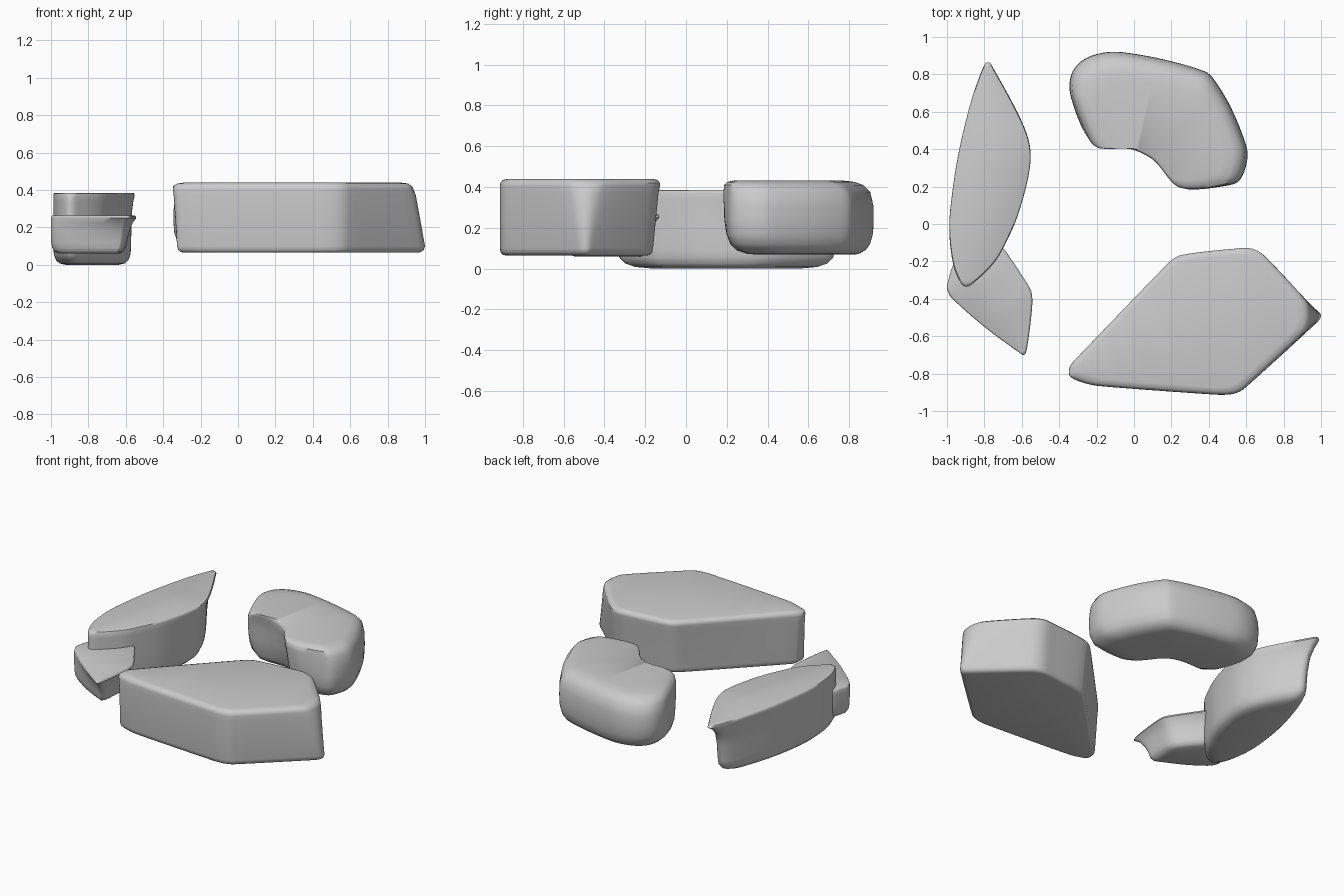
import bpy, bmesh
from mathutils import Vector


def smooth_loop(pts, sub=5):
    """Closed rounded curve through the outline points."""
    p = [Vector(q) for q in pts]
    n, out = len(p), []
    for i in range(n):
        a, b, c, d = p[i - 1], p[i], p[(i + 1) % n], p[(i + 2) % n]
        # tangents limited by chord length so long edges stay straight
        t0, t1 = (c - a).normalized(), (d - b).normalized()
        l = (c - b).length
        m0 = t0 * min(l, 2 * (b - a).length)
        m1 = t1 * min(l, 2 * (d - c).length)
        for k in range(sub):
            t = k / sub
            h = 2 * t**3 - 3 * t**2 + 1
            out.append(b * h + m0 * (t**3 - 2 * t**2 + t)
                       + c * (1 - h) + m1 * (t**3 - t**2))
    return out


def rock(name, outline, moved, profile):
    """Loft from top outline to bottom outline.
    moved: {point index: bottom position}; profile: (z, blend, scale, dx, dy)."""
    lower = [moved.get(i, p) for i, p in enumerate(outline)]
    top, low = smooth_loop(outline), smooth_loop(lower)
    bm = bmesh.new()
    rings = []
    for z, blend, scale, dx, dy in profile:
        pts = [a.lerp(b, blend) for a, b in zip(top, low)]
        mid = Vector(((min(p.x for p in pts) + max(p.x for p in pts)) / 2 + dx,
                      (min(p.y for p in pts) + max(p.y for p in pts)) / 2 + dy))
        pts = [mid + (p - mid) * scale for p in pts]
        rings.append([bm.verts.new((p.x, p.y, z)) for p in pts])
    n = len(top)
    for r, s in zip(rings, rings[1:]):
        for i in range(n):
            j = (i + 1) % n
            bm.faces.new((r[i], r[j], s[j], s[i]))
    bm.faces.new(rings[0])
    bm.faces.new(rings[-1])
    bmesh.ops.triangulate(bm, faces=[f for f in bm.faces if len(f.verts) > 4])
    bmesh.ops.recalc_face_normals(bm, faces=bm.faces)
    mesh = bpy.data.meshes.new(name)
    bm.to_mesh(mesh)
    bm.free()
    ob = bpy.data.objects.new(name, mesh)
    bpy.context.collection.objects.link(ob)
    bpy.ops.object.select_all(action='DESELECT')
    ob.select_set(True)
    bpy.context.view_layer.objects.active = ob
    bpy.ops.object.shade_smooth_by_angle(angle=0.8)
    return ob


# large slab, its right tip spreading towards the base
rock("large_rock",
     [(-0.35, -0.80), (-0.33, -0.74), (0.17, -0.22), (0.25, -0.165), (0.54, -0.13),
      (0.63, -0.13), (0.70, -0.17), (0.91, -0.40), (0.935, -0.49), (0.91, -0.58),
      (0.59, -0.88), (0.52, -0.91), (0.40, -0.91), (-0.20, -0.865), (-0.32, -0.83)],
     {0: (-0.325, -0.80), 1: (-0.31, -0.75), 2: (0.18, -0.26), 3: (0.26, -0.20),
      4: (0.54, -0.165), 5: (0.62, -0.165), 6: (0.69, -0.20),
      7: (0.97, -0.455), 8: (1.0, -0.49), 9: (0.97, -0.535)},
     [(0.44, 0, 0.90, 0, 0), (0.435, 0, 0.96, 0, 0), (0.42, 0, 0.995, 0, 0),
      (0.405, 0.05, 1, 0, 0), (0.37, 0.25, 1, 0, 0), (0.10, 1, 1, 0, 0),
      (0.08, 1, 0.99, 0, 0), (0.068, 1, 0.965, 0, 0), (0.065, 1, 0.93, 0, 0)])

# kidney-shaped rock with rounded outer flank and firm inner rim
rock("curved_rock",
     [(-0.345, 0.75), (-0.32, 0.83), (-0.25, 0.89), (-0.13, 0.92), (0.0, 0.91),
      (0.20, 0.87), (0.38, 0.815), (0.43, 0.77), (0.52, 0.62), (0.60, 0.42),
      (0.605, 0.34), (0.57, 0.24), (0.52, 0.21), (0.35, 0.18), (0.25, 0.19),
      (0.20, 0.23), (0.11, 0.34), (0.03, 0.39), (-0.05, 0.415), (-0.20, 0.415),
      (-0.235, 0.43), (-0.28, 0.52), (-0.335, 0.67)],
     {13: (0.36, 0.20), 14: (0.28, 0.22), 15: (0.23, 0.27), 16: (0.14, 0.38),
      17: (0.06, 0.43), 18: (-0.04, 0.45), 19: (-0.19, 0.45), 20: (-0.22, 0.47)},
     [(0.432, 0, 0.72, 0, -0.18), (0.425, 0, 0.84, 0, -0.22),
      (0.41, 0, 0.92, 0, -0.28), (0.375, 0, 0.97, 0, -0.2),
      (0.31, 0.2, 0.995, 0, 0), (0.24, 0.4, 1, 0, 0), (0.17, 0.7, 0.99, 0, 0),
      (0.12, 1, 0.95, 0, 0), (0.09, 1, 0.88, 0, 0.03), (0.072, 1, 0.76, 0, 0.06),
      (0.068, 1, 0.65, 0, 0.08)])

# long almond-shaped rock with an overhanging back tip
rock("long_rock",
     [(-0.78, 0.865), (-0.75, 0.83), (-0.61, 0.57), (-0.557, 0.42), (-0.56, 0.28),
      (-0.62, 0.05), (-0.70, -0.13), (-0.75, -0.21), (-0.84, -0.30), (-0.90, -0.335),
      (-0.94, -0.29), (-0.97, -0.20), (-0.987, -0.05), (-0.98, 0.10),
      (-0.94, 0.37), (-0.87, 0.66), (-0.81, 0.83)],
     {0: (-0.78, 0.73), 1: (-0.74, 0.71), 2: (-0.64, 0.55), 3: (-0.58, 0.40),
      4: (-0.575, 0.27), 14: (-0.94, 0.34), 15: (-0.87, 0.58), 16: (-0.82, 0.70)},
     [(0.385, 0, 0.96, 0, 0), (0.382, 0, 0.985, 0, 0), (0.37, 0, 1, 0, 0),
      (0.34, 0.35, 1, 0, 0), (0.29, 0.7, 1, 0, 0), (0.20, 0.9, 1, 0, 0),
      (0.09, 1, 1, 0, 0), (0.055, 1, 0.985, 0, 0), (0.025, 1, 0.93, 0, 0),
      (0.008, 1, 0.84, 0, 0), (0.0, 1, 0.68, 0, 0)])

# small low rock tucked under the front of the long one
rock("small_rock",
     [(-1.0, -0.345), (-0.995, -0.31), (-0.955, -0.20), (-0.85, -0.13),
      (-0.72, -0.125), (-0.69, -0.14), (-0.57, -0.32), (-0.545, -0.38),
      (-0.55, -0.50), (-0.573, -0.67), (-0.588, -0.70), (-0.61, -0.69),
      (-0.80, -0.55), (-0.97, -0.40)],
     {4: (-0.75, -0.18), 5: (-0.72, -0.20), 6: (-0.62, -0.32), 7: (-0.595, -0.38),
      8: (-0.595, -0.46), 9: (-0.605, -0.57), 10: (-0.625, -0.60),
      11: (-0.65, -0.59), 12: (-0.81, -0.51)},
     [(0.265, 0, 0.95, 0, 0), (0.262, 0, 0.98, 0, 0), (0.25, 0, 1, 0, 0),
      (0.225, 0.4, 1, 0, 0), (0.18, 0.75, 1, 0, 0), (0.12, 1, 0.99, 0, 0),
      (0.09, 1, 0.96, 0, 0), (0.07, 1, 0.89, 0, 0), (0.06, 1, 0.78, 0, 0)])
